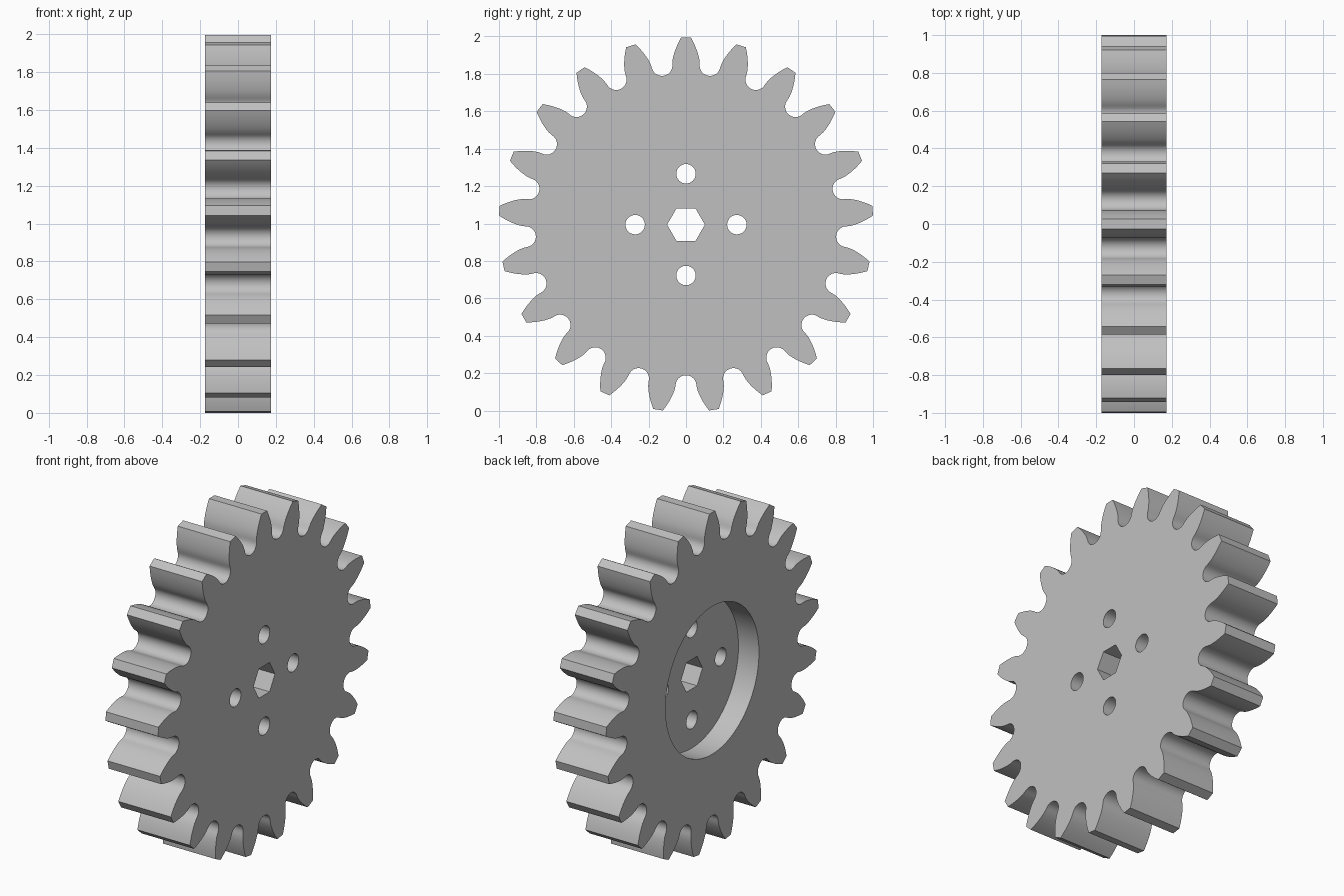
import bpy
import bmesh
from math import sin, cos, tan, acos, pi, radians

if "Cube" in bpy.data.objects:
    bpy.data.objects.remove(bpy.data.objects["Cube"], do_unlink=True)

TEETH = 21
PITCH = 2 * pi / TEETH
TIP = 1.001                # outer radius
BASE = 0.858               # involute base circle
FILLET = 0.056             # round valley between teeth
ROOT = 0.805
HALF = 0.173               # half of the face width
HUB_Z = 0.994
RECESS_DEPTH = 0.135

grey = bpy.data.materials.new("grey_metal")
grey.use_nodes = True
colour = (0.53, 0.53, 0.53, 1)
grey.diffuse_color = colour
grey.node_tree.nodes["Principled BSDF"].inputs["Base Color"].default_value = colour


def polar(r, t):
    """Point on the wheel plane, with the angle measured from straight up."""
    return r * sin(t), HUB_Z + r * cos(t)


def half_angle(r):
    """Half the angular thickness of an involute tooth at radius r."""
    a = acos(BASE / r)
    return 0.086 - (tan(a) - a)


def circle(r, n, y=0.0, z=0.0, turn=0.0):
    return [(y + r * sin(turn + 2 * pi * i / n),
             HUB_Z + z + r * cos(turn + 2 * pi * i / n)) for i in range(n)]


def prism(name, outline, x0, x1):
    """Extrude a closed outline in the y-z plane from x0 to x1."""
    bm = bmesh.new()
    face = bm.faces.new([bm.verts.new((x0, y, z)) for y, z in outline])
    result = bmesh.ops.extrude_face_region(bm, geom=[face])
    moved = [v for v in result["geom"] if isinstance(v, bmesh.types.BMVert)]
    bmesh.ops.translate(bm, vec=(x1 - x0, 0, 0), verts=moved)
    bmesh.ops.recalc_face_normals(bm, faces=bm.faces[:])
    mesh = bpy.data.meshes.new(name)
    bm.to_mesh(mesh)
    bm.free()
    mesh.materials.append(grey)
    obj = bpy.data.objects.new(name, mesh)
    bpy.context.collection.objects.link(obj)
    return obj


# Toothed outline: rising flank, falling flank, round valley
flank = [0.885 + (TIP - 0.885) * i / 7 for i in range(8)]
outline = []
for k in range(TEETH):
    t = k * PITCH
    outline += [polar(r, t - half_angle(r)) for r in flank]
    outline += [polar(r, t + half_angle(r)) for r in reversed(flank)]
    mid = t + PITCH / 2
    cy, cz = polar(ROOT + FILLET, mid)
    for i in range(13):
        a = mid + pi + radians(90 - 15 * i)
        outline.append((cy + FILLET * sin(a), cz + FILLET * cos(a)))

gear = prism("gear_wheel", outline, -HALF, HALF)

# Cutters: round recess on one side, hexagonal bore, four bolt holes
cutters = [
    prism("recess_cutter", circle(0.44, 96), -HALF - 0.1, -HALF + RECESS_DEPTH),
    prism("bore_cutter", circle(0.101, 6, turn=pi / 2), -0.4, 0.4),
]
for i in range(4):
    a = i * pi / 2
    cutters.append(prism("bolt_hole_cutter",
                         circle(0.052, 32, 0.272 * sin(a), 0.272 * cos(a)), -0.4, 0.4))

bpy.ops.object.select_all(action="DESELECT")
bpy.context.view_layer.objects.active = gear
gear.select_set(True)
for cutter in cutters:
    cutter.hide_render = True
    mod = gear.modifiers.new("cut", "BOOLEAN")
    mod.operation = "DIFFERENCE"
    mod.solver = "EXACT"
    mod.object = cutter
    bpy.ops.object.modifier_apply(modifier=mod.name)
    bpy.data.objects.remove(cutter, do_unlink=True)

bpy.ops.object.shade_smooth_by_angle(angle=radians(30))
